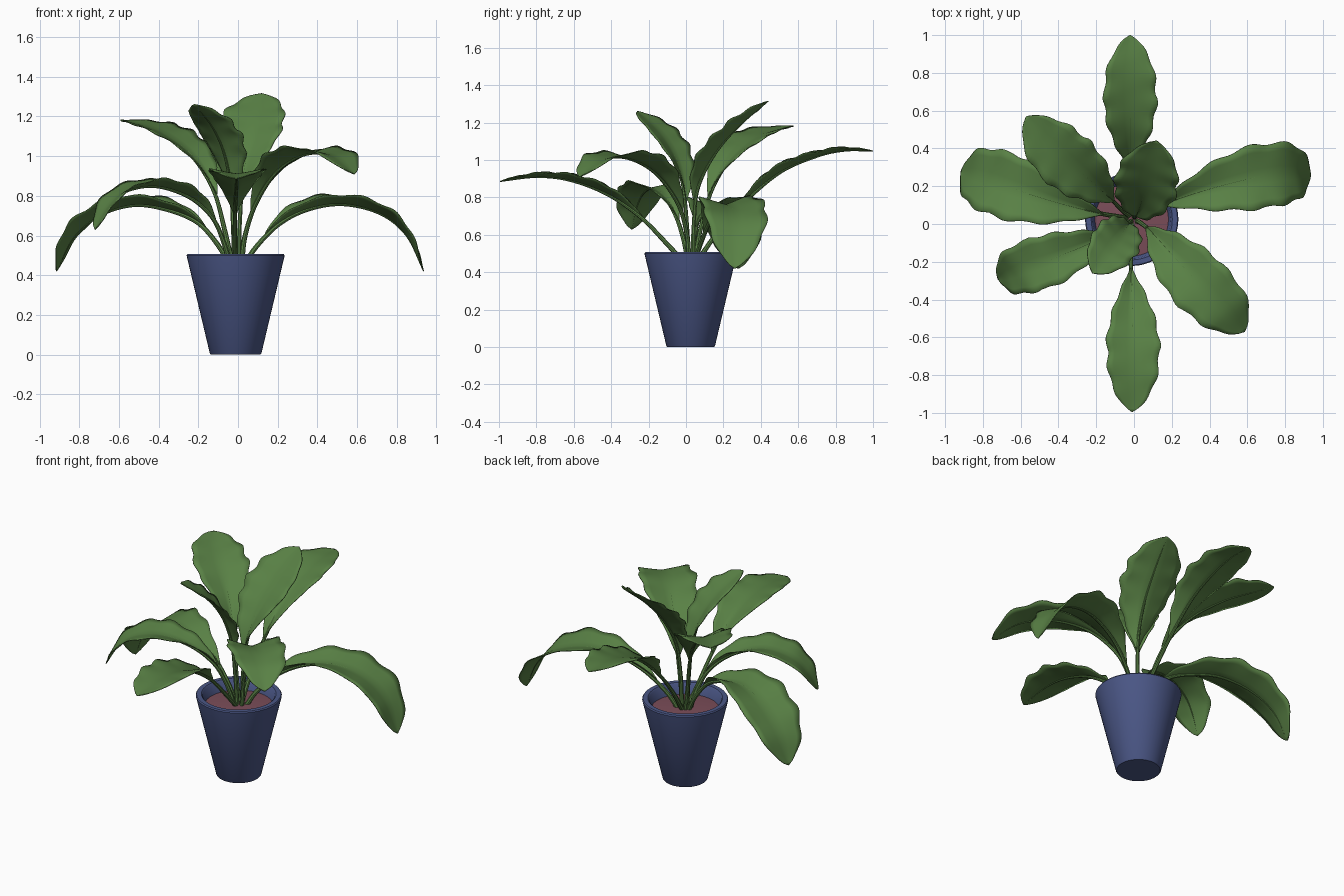
import bpy, bmesh, math
from mathutils import Vector

if "Cube" in bpy.data.objects:
    bpy.data.objects.remove(bpy.data.objects["Cube"])

CX, CY = -0.012, 0.025


def material(name, rgb):
    m = bpy.data.materials.new(name)
    m.diffuse_color = (*rgb, 1)
    m.use_nodes = True
    m.node_tree.nodes["Principled BSDF"].inputs["Base Color"].default_value = m.diffuse_color
    return m


GREEN = material("leaf_green", (0.10, 0.22, 0.06))
BLUE = material("pot_blue", (0.07, 0.095, 0.24))
SOIL = material("soil_red", (0.20, 0.075, 0.10))


def finish(name, verts, faces, mat, angle=40):
    me = bpy.data.meshes.new(name)
    me.from_pydata(verts, [], faces)
    bm = bmesh.new()
    bm.from_mesh(me)
    bmesh.ops.remove_doubles(bm, verts=bm.verts, dist=1e-5)
    bmesh.ops.recalc_face_normals(bm, faces=bm.faces)
    bm.to_mesh(me)
    bm.free()
    ob = bpy.data.objects.new(name, me)
    bpy.context.collection.objects.link(ob)
    me.materials.append(mat)
    bpy.ops.object.select_all(action='DESELECT')
    ob.select_set(True)
    bpy.context.view_layer.objects.active = ob
    bpy.ops.object.shade_smooth_by_angle(angle=math.radians(angle))
    return ob


def lathe(name, profile, mat, n=48):
    verts = [(CX + r * math.cos(2 * math.pi * k / n), CY + r * math.sin(2 * math.pi * k / n), z)
             for r, z in profile for k in range(n)]
    faces = [(i * n + k, i * n + (k + 1) % n, (i + 1) * n + (k + 1) % n, (i + 1) * n + k)
             for i in range(len(profile) - 1) for k in range(n)]
    return finish(name, verts, faces, mat)


def spline(points, count):
    """Catmull-Rom through the points, resampled evenly by length."""
    p = [Vector(q) for q in points]
    p = [2 * p[0] - p[1]] + p + [2 * p[-1] - p[-2]]
    dense = []
    for i in range(1, len(p) - 2):
        a, b, c, d = p[i - 1:i + 3]
        for k in range(30):
            t = k / 30
            dense.append(0.5 * (2 * b + (c - a) * t + (2 * a - 5 * b + 4 * c - d) * t ** 2
                                + (3 * b - a - 3 * c + d) * t ** 3))
    dense.append(p[-2])
    acc = [0]
    for a, b in zip(dense, dense[1:]):
        acc.append(acc[-1] + (b - a).length)
    out, j = [], 0
    for k in range(count):
        s = acc[-1] * k / (count - 1)
        while j < len(acc) - 2 and acc[j + 1] < s:
            j += 1
        out.append(dense[j].lerp(dense[j + 1], (s - acc[j]) / (acc[j + 1] - acc[j])))
    return out


def leaf(name, points, width, start, phase, twist=0):
    n, across = 70, 8
    path = spline(points, n)
    # keep one steady sideways direction, turned by twist towards the tip
    frames = []
    flat = Vector((points[-1][0] - points[0][0], points[-1][1] - points[0][1], 0))
    for i in range(n):
        t = (path[min(i + 1, n - 1)] - path[max(i - 1, 0)]).normalized()
        h = Vector((t.x, t.y, 0)) + flat * 0.3
        side = h.cross(Vector((0, 0, 1))).normalized()
        side = (side - t * side.dot(t)).normalized()
        up = side.cross(t)
        a = math.radians(twist) * i / n
        frames.append((side * math.cos(a) + up * math.sin(a), up * math.cos(a) - side * math.sin(a)))
    # blade: V-folded sheet with wavy margins
    verts, faces = [], []
    first = int(start * n)
    for i in range(first, n):
        v = (i - first) / (n - 1 - first)
        side, up = frames[i]
        w = width * min(1, math.sin(math.pi * min(v, 0.6) / 1.2) ** 1.1) + 0.006
        if v > 0.6:
            w = width * max(0, 1 - ((v - 0.6) / 0.4) ** 2.4) ** 0.8 + 0.002
        fold = math.radians(8 + 36 * (1 - v) ** 2.6)
        for k in range(across + 1):
            u = 2 * k / across - 1
            wave = math.sin(v * 34 + phase + (1.7 if u > 0 else 0))
            ww = w * (1 + 0.05 * wave * abs(u))
            lift = ww * abs(u) ** 1.1 * math.sin(fold) + 0.004 * wave * u * u * w / width
            verts.append(path[i] + side * (u * ww * math.cos(fold)) + up * lift)
    m = across + 1
    for i in range(n - first - 1):
        faces += [(i * m + k, i * m + k + 1, (i + 1) * m + k + 1, (i + 1) * m + k) for k in range(across)]
    ob = finish(name + "_blade", verts, faces, GREEN, 60)
    mod = ob.modifiers.new("thickness", 'SOLIDIFY')
    mod.thickness, mod.offset = 0.005, 0
    # stem and midrib: tapering tube along the path
    verts, sides = [], 8
    for i in range(n):
        r = 0.013 * (1 - i / n) ** 0.9 + 0.001
        side, up = frames[i]
        for k in range(sides):
            a = 2 * math.pi * k / sides
            verts.append(path[i] - up * r * 0.6 + side * r * math.cos(a) + up * r * math.sin(a))
    faces = [(i * sides + k, i * sides + (k + 1) % sides, (i + 1) * sides + (k + 1) % sides,
              (i + 1) * sides + k) for i in range(n - 1) for k in range(sides)]
    faces += [tuple(range(sides)), tuple(range((n - 1) * sides, n * sides))]
    finish(name + "_stem", verts, faces, GREEN)


# pot with rounded rim, and soil
lathe("pot", [(0, 0), (0.125, 0), (0.130, 0.006), (0.245, 0.490), (0.247, 0.500), (0.242, 0.507),
              (0.215, 0.507), (0.207, 0.500), (0.190, 0.42), (0, 0.42)], BLUE)
lathe("soil", [(0.196, 0.44), (0.12, 0.447), (0, 0.45)], SOIL)

# leaves
leaf("back_leaf", [(-0.01, 0.04, 0.44), (-0.015, 0.15, 0.60), (-0.02, 0.30, 0.77), (-0.02, 0.50, 0.935),
                   (-0.02, 0.70, 1.02), (-0.02, 0.85, 1.05), (-0.02, 1.0, 1.047)], 0.138, 0.33, 0)
leaf("front_leaf", [(-0.01, 0.01, 0.44), (-0.015, -0.09, 0.55), (-0.015, -0.24, 0.70), (-0.01, -0.42, 0.82),
                    (-0.005, -0.62, 0.893), (-0.005, -0.80, 0.91), (-0.01, -0.995, 0.885)], 0.138, 0.30, 1)
leaf("right_leaf", [(0.02, 0.04, 0.44), (0.08, 0.07, 0.54), (0.20, 0.12, 0.66), (0.35, 0.17, 0.735),
                    (0.53, 0.22, 0.76), (0.72, 0.26, 0.71), (0.85, 0.27, 0.60), (0.935, 0.26, 0.42)],
     0.168, 0.18, 2)
leaf("left_leaf", [(-0.03, 0.03, 0.44), (-0.09, 0.04, 0.55), (-0.20, 0.06, 0.67), (-0.36, 0.10, 0.735),
                   (-0.53, 0.15, 0.755), (-0.70, 0.21, 0.70), (-0.83, 0.255, 0.59), (-0.915, 0.28, 0.42)],
     0.172, 0.20, 3)
leaf("front_left_leaf", [(-0.03, 0.02, 0.44), (-0.07, -0.01, 0.58), (-0.13, -0.05, 0.70), (-0.25, -0.11, 0.80),
                         (-0.42, -0.18, 0.85), (-0.57, -0.23, 0.82), (-0.66, -0.265, 0.74),
                         (-0.72, -0.29, 0.63)], 0.138, 0.25, 4)
leaf("front_right_leaf", [(0.01, 0.02, 0.44), (0.03, 0.01, 0.60), (0.09, -0.04, 0.77), (0.20, -0.16, 0.93),
                          (0.34, -0.31, 1.01), (0.48, -0.45, 1.00), (0.585, -0.57, 0.91)], 0.158, 0.25, 5)
leaf("back_left_leaf", [(-0.02, 0.04, 0.44), (-0.06, 0.07, 0.62), (-0.12, 0.13, 0.83), (-0.23, 0.23, 1.00),
                        (-0.37, 0.35, 1.11), (-0.48, 0.46, 1.155), (-0.57, 0.57, 1.18)], 0.155, 0.33, 6)
leaf("back_right_leaf", [(0.0, 0.03, 0.44), (0.005, 0.035, 0.65), (0.02, 0.06, 0.85), (0.05, 0.15, 1.03),
                         (0.08, 0.28, 1.18), (0.12, 0.44, 1.315)], 0.165, 0.34, 7)
leaf("centre_leaf", [(-0.01, 0.02, 0.44), (-0.02, 0.01, 0.65), (-0.035, -0.01, 0.85), (-0.07, -0.06, 1.02),
                     (-0.13, -0.14, 1.15), (-0.22, -0.26, 1.26)], 0.125, 0.36, 8)
